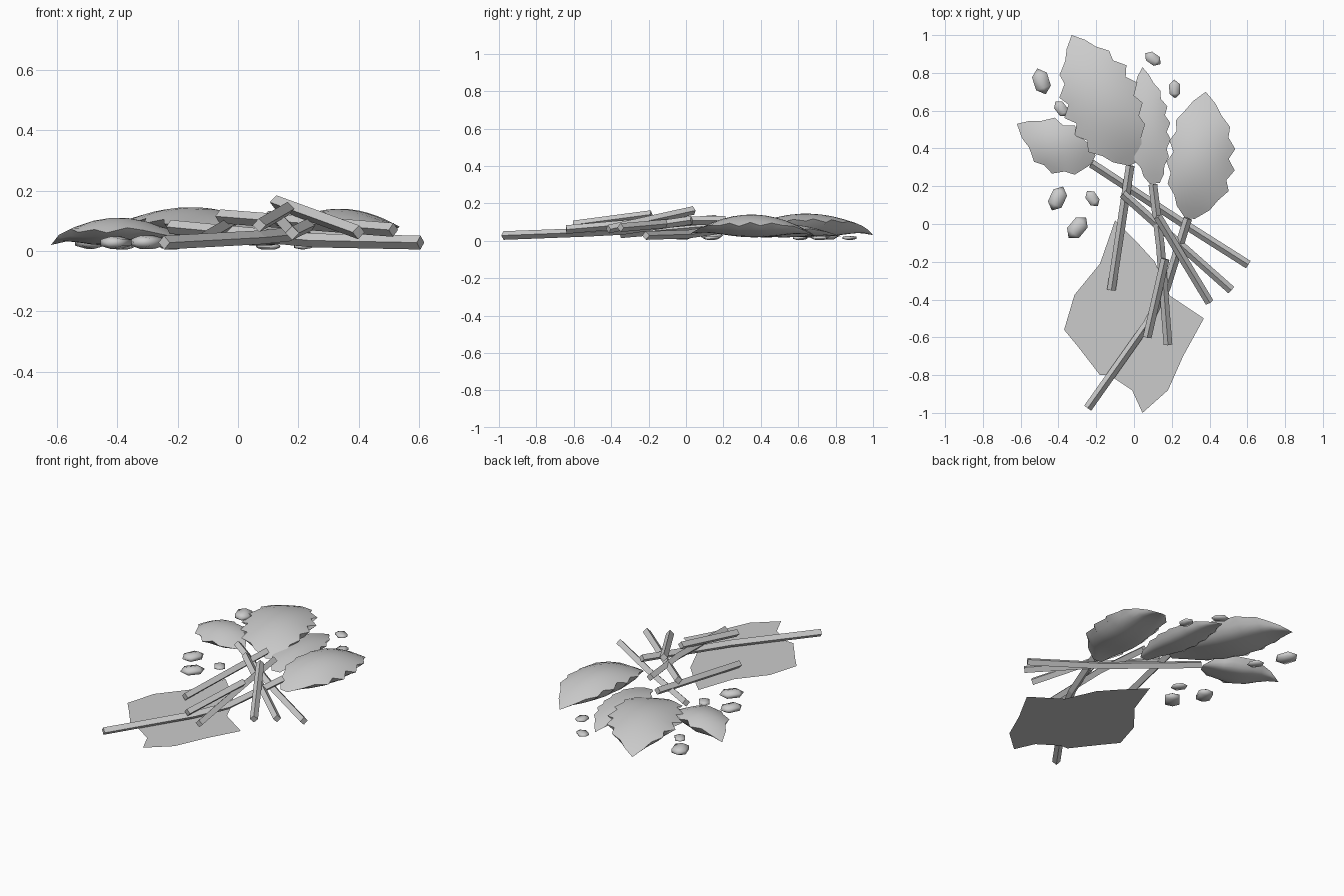
import bpy, bmesh, math
from mathutils import Vector

cube = bpy.data.objects.get("Cube")
if cube:
    bpy.data.objects.remove(cube)

GREY = (0.6, 0.6, 0.6, 1)
material = bpy.data.materials.new("plain grey")
material.use_nodes = True
material.diffuse_color = GREY
material.node_tree.nodes["Principled BSDF"].inputs["Base Color"].default_value = GREY


def add_object(name, bm):
    mesh = bpy.data.meshes.new(name)
    bm.normal_update()
    bm.to_mesh(mesh)
    bm.free()
    mesh.materials.append(material)
    obj = bpy.data.objects.new(name, mesh)
    bpy.context.collection.objects.link(obj)
    return obj


def sample(knots, t):
    """Linear interpolation over evenly spaced knots."""
    x = t * (len(knots) - 1)
    i = min(int(x), len(knots) - 2)
    return knots[i] + (knots[i + 1] - knots[i]) * (x - i)


def leaf(name, base, tip, left, right, teeth, arch, drop):
    """Arched leaf with a saw-toothed rim and a full underside; left/right are half widths."""
    base, tip = Vector(base), Vector(tip)
    along = (tip - base).to_2d().normalized()
    side = Vector((along.y, -along.x, 0))
    left, right = [[0.03, *w, 0] for w in (left, right)]
    widest = max(left + right)
    rows, cols = teeth * 2, 6
    bm = bmesh.new()
    top, bottom = [], []
    for r in range(rows + 1):
        t = r / rows
        upper, lower = [], []
        for c in range(-cols, cols + 1):
            u = abs(c) / cols
            width = sample(right if c > 0 else left, t)
            # alternate stations step out and in to form the teeth
            tooth = (0.08 if r % 2 else -0.12) * u ** 4
            s = math.copysign(u * width * (1 + tooth), c)
            p = base.lerp(tip, t) + side * s
            p.z += 4 * arch * t * (1 - t) - drop * (s / widest) ** 2 * math.sin(math.pi * t)
            upper.append(bm.verts.new(p))
            # the underside curves from the rim down towards the ground
            full = (1 - u ** 4) * math.sqrt(abs(math.sin(math.pi * t)))
            lower.append(bm.verts.new((p.x, p.y, p.z + (0.018 - p.z) * full)))
        top.append(upper)
        bottom.append(lower)
    for r in range(rows):
        for layer in (top, bottom):
            a, b = layer[r], layer[r + 1]
            for i in range(2 * cols):
                bm.faces.new((a[i], a[i + 1], b[i + 1], b[i])).smooth = True
    bmesh.ops.remove_doubles(bm, verts=bm.verts, dist=0.0005)
    bmesh.ops.recalc_face_normals(bm, faces=bm.faces)
    for edge in bm.edges:
        if len(edge.link_faces) == 2:
            a, b = edge.link_faces
            edge.smooth = a.normal.z * b.normal.z > 0
    add_object(name, bm)


def stick(name, *path, radius=0.023, sides=4):
    """Square twig, one edge upwards, swept along a short path."""
    pts = [Vector(p) for p in path]
    bm = bmesh.new()
    rings = []
    for i, p in enumerate(pts):
        direction = (pts[min(i + 1, len(pts) - 1)] - pts[max(i - 1, 0)]).normalized()
        across = direction.cross(Vector((0, 0, 1))).normalized()
        up = across.cross(direction)
        angles = [math.tau * k / sides for k in range(sides)]
        rings.append([bm.verts.new(p + radius * (across * math.cos(a) + up * math.sin(a)))
                      for a in angles])
    for a, b in zip(rings, rings[1:]):
        for k in range(sides):
            n = (k + 1) % sides
            bm.faces.new((a[k], a[n], b[n], b[k]))
    bm.faces.new(rings[0])
    bm.faces.new(rings[-1])
    bmesh.ops.recalc_face_normals(bm, faces=bm.faces)
    add_object(name, bm)


def pebble(name, x, y, length, degrees):
    """Small smooth-shaded stone lying on its long axis; bigger ones are rounder."""
    height = 5 * length * length
    bm = bmesh.new()
    bmesh.ops.create_uvsphere(bm, u_segments=6, v_segments=3, radius=1)
    for v in bm.verts:
        v.co = (v.co.z * length, v.co.x * length * 0.76, v.co.y * height)
    for face in bm.faces:
        face.smooth = True
    obj = add_object(name, bm)
    obj.rotation_euler.z = math.radians(degrees)
    obj.location = (x, y, height + 0.003)


# Flat ragged ground patch
patch = [(-.1, .02), (.01, -.09), (.11, -.2), (.19, -.38), (.37, -.5), (.26, -.7),
         (.18, -.88), (.045, -1), (-.01, -.88), (-.13, -.8), (-.18, -.8),
         (-.3, -.645), (-.37, -.56), (-.315, -.375), (-.18, -.21)]
bm = bmesh.new()
bm.faces.new([bm.verts.new((x, y, 0.012)) for x, y in reversed(patch)])
add_object("ground_patch", bm)

# Four arched leaves
leaf("large_leaf", (0, .32, .05), (-.33, 1, .03),
     (.17, .2, .21, .185, .12), (.12, .165, .188, .175, .115), 7, .105, .05)
leaf("small_leaf", (-.215, .34, .05), (-.62, .53, .02),
     (.13, .145, .155, .125, .07), (.07, .115, .11, .105, .055), 4, .075, .05)
leaf("middle_leaf", (.11, .215, .04), (.045, .83, .02),
     (.08, .115, .12, .105, .065), (.075, .1, .107, .1, .065), 7, .06, .03)
leaf("right_leaf", (.295, .03, .04), (.38, .7, .02),
     (.11, .148, .147, .145, .11), (.155, .19, .188, .17, .11), 6, .11, .055)

# Pile of twigs
stick("long_low_stick", (-.225, .32, .08), (.25, .01, .035), (.605, -.215, .028))
stick("bent_front_stick", (-.245, -.975, .028), (.07, -.53, .045),
      (.17, -.34, .055), (.285, .03, .11))
stick("upper_stick", (.165, -.185, .14), (.07, -.6, .085))
stick("middle_stick", (.1, .21, .11), (.14, -.12, .105), (.18, -.64, .06))
stick("left_stick", (-.02, .31, .095), (-.12, -.35, .037))
stick("right_stick", (-.06, .16, .115), (.515, -.35, .07))
stick("top_stick", (.125, .04, .162), (.4, -.415, .062))

# Scattered pebbles: x, y, half length, heading
pebbles = [(-.49, .755, .072, 108), (-.385, .61, .05, 128), (-.405, .135, .07, 65),
           (-.22, .135, .05, 125), (-.3, -.02, .072, 50), (.1, .875, .05, 145),
           (.215, .715, .05, 93)]
for i, spec in enumerate(pebbles, 1):
    pebble(f"pebble_{i}", *spec)
